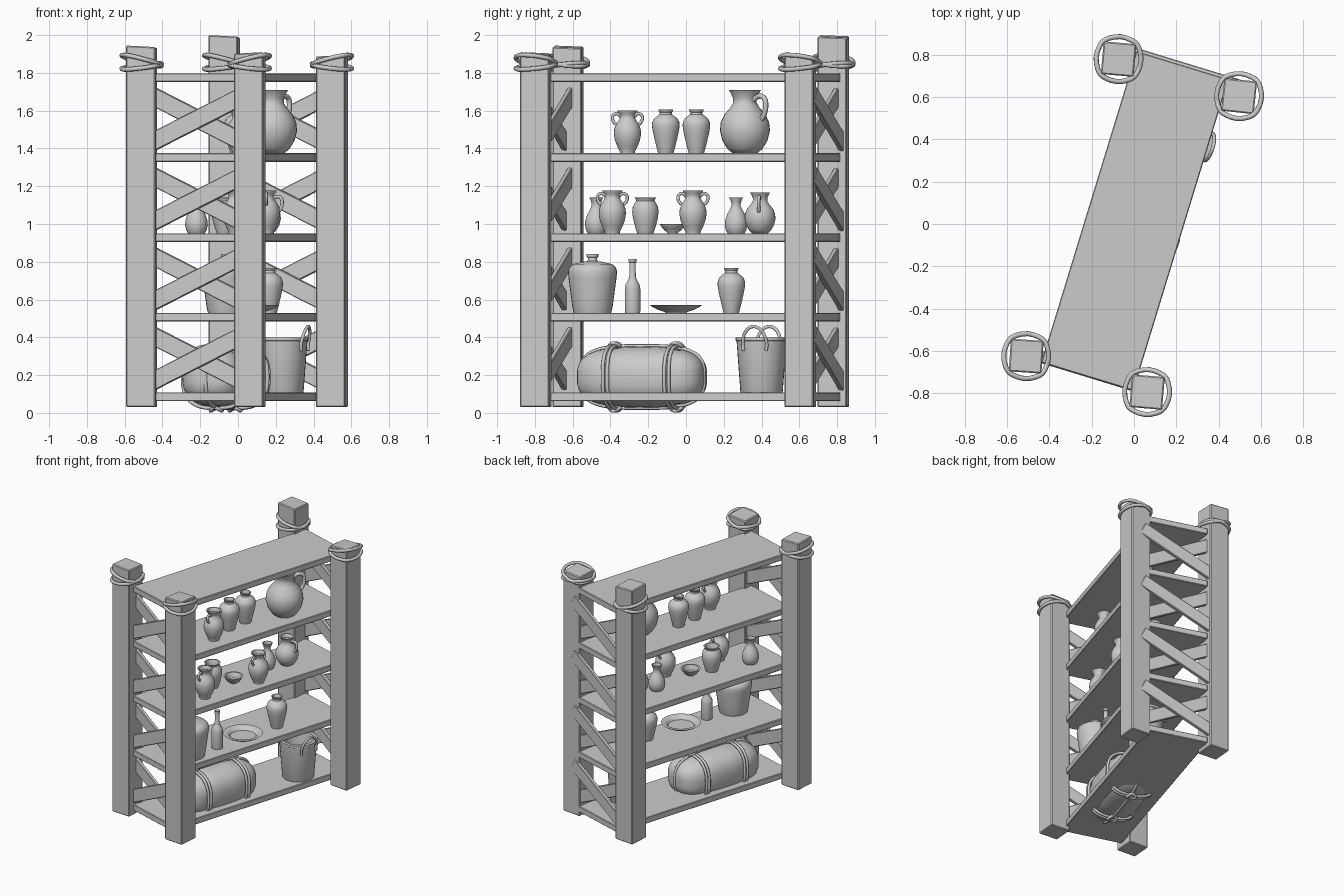
import bpy, bmesh, math
from math import sin, cos, pi, radians
from mathutils import Matrix, Vector

if "Cube" in bpy.data.objects:
    bpy.data.objects.remove(bpy.data.objects["Cube"])

TURN = Matrix.Rotation(radians(-17), 4, 'Z')   # whole rack is turned about z


def finish(name, bm, matrix=Matrix(), smooth=0):
    bmesh.ops.recalc_face_normals(bm, faces=bm.faces[:])
    me = bpy.data.meshes.new(name)
    bm.to_mesh(me)
    bm.free()
    if smooth:
        me.polygons.foreach_set("use_smooth", [True] * len(me.polygons))
        me.set_sharp_from_angle(angle=radians(smooth))
    ob = bpy.data.objects.new(name, me)
    ob.matrix_world = matrix
    bpy.context.collection.objects.link(ob)
    return ob


def box(name, size, matrix, bevel=0.004):
    bm = bmesh.new()
    bmesh.ops.create_cube(bm, size=1)
    bmesh.ops.scale(bm, vec=size, verts=bm.verts[:])
    ob = finish(name, bm, matrix)
    mod = ob.modifiers.new("bevel", 'BEVEL')
    mod.width, mod.segments = bevel, 1
    return ob


def tube(name, pts, r, matrix=Matrix(), closed=False):
    cu = bpy.data.curves.new(name, 'CURVE')
    cu.dimensions = '3D'
    cu.bevel_depth, cu.bevel_resolution, cu.resolution_u = r, 2, 4
    cu.use_fill_caps = True
    sp = cu.splines.new('BEZIER')
    sp.bezier_points.add(len(pts) - 1)
    for bp, p in zip(sp.bezier_points, pts):
        bp.co = p
        bp.handle_left_type = bp.handle_right_type = 'AUTO'
    sp.use_cyclic_u = closed
    ob = bpy.data.objects.new(name, cu)
    ob.matrix_world = matrix
    bpy.context.collection.objects.link(ob)
    return ob


def lathe(name, profile, loc, r, h, dip=0.25, segs=28):
    """Spin a normalised (radius, height) profile, with an open hollow mouth."""
    pr, pz = profile[-1]
    pts = [(0, 0)] + profile + [(pr * .82, pz), (pr * .7, pz - dip * .5), (pr * .65, pz - dip), (0, pz - dip)]
    bm = bmesh.new()
    verts = [bm.verts.new((a * r, 0, b * h)) for a, b in pts]
    edges = [bm.edges.new(p) for p in zip(verts, verts[1:])]
    bmesh.ops.spin(bm, geom=verts + edges, axis=(0, 0, 1), cent=(0, 0, 0), angle=2 * pi, steps=segs)
    bmesh.ops.remove_doubles(bm, verts=bm.verts[:], dist=1e-5)
    return finish(name, bm, Matrix.Translation(loc), 45)


# shelves
SHELF = [0.085, 0.507, 0.928, 1.352, 1.775]
for i, z in enumerate(SHELF):
    box(f"shelf_{i}", (0.456, 1.54, 0.046), TURN @ Matrix.Translation((0, 0.015, z)))

# corner posts with slightly skewed tops and tilted rope lashings
posts = {"back_left": (-.073, .78, 2.0, -5), "back_right": (.497, .605, 1.895, -6),
         "front_left": (-.51, -.625, 1.945, -4), "front_right": (.062, -.795, 1.91, -5)}
for i, (name, (x, y, top, rot)) in enumerate(posts.items()):
    h = top - .03
    place = Matrix.Translation((x, y, .03)) @ Matrix.Rotation(radians(rot), 4, 'Z')
    ob = box(name + "_post", (.155, .155, h), place @ Matrix.Translation((0, 0, h / 2)), .006)
    for v in ob.data.vertices:
        if v.co.z > 0:
            v.co.z -= .008 * (v.co.x * (-1) ** i > 0) + .006 * (v.co.y > 0)
    for k, (zc, sx, sy) in enumerate([(1.835, .12 * (-1) ** i, .1), (1.865, -.25 * (-1) ** i, -.12)]):
        s, c = .094, .055
        ring = [(s, -c), (s, c), (c, s), (-c, s), (-s, c), (-s, -c), (-c, -s), (c, -s)]
        tube(f"{name}_lashing_{k}", [(a, b, zc - .03 + sx * a + sy * b) for a, b in ring], .012, place, True)

# crossed braces at both ends
for end, (va, vb) in {"front": (-.745, -.715), "back": (.76, .787)}.items():
    for i in range(4):
        zc = (SHELF[i] + SHELF[i + 1]) / 2 - .01
        for k, (v, ang) in enumerate([(va, -26), (vb, 26)]):
            if end == "back":
                ang = -ang
            box(f"{end}_brace_{i}_{k}", (.60, .026, .095),
                TURN @ Matrix.Translation((0, v, zc)) @ Matrix.Rotation(radians(ang), 4, 'Y'))

# pottery profiles: radius and height fractions
VASE = [(.56, 0), (.66, .12), (.8, .3), (.93, .48), (1, .62), (.98, .71), (.86, .79), (.6, .86),
        (.46, .89), (.44, .94), (.52, .97), (.54, 1)]
AMPHORA = [(.55, 0), (.56, .04), (.75, .16), (.92, .3), (1, .45), (.97, .57), (.82, .69), (.62, .78),
           (.54, .84), (.55, .91), (.72, .97), (.74, 1)]
PITCHER = [(.5, 0), (.7, .07), (.9, .2), (1, .36), (.96, .49), (.82, .61), (.6, .71), (.47, .79),
           (.47, .87), (.58, .96), (.64, 1)]
FLASK = [(.75, 0), (.9, .08), (1, .22), (.97, .36), (.8, .52), (.55, .66), (.4, .76), (.42, .86), (.62, 1)]
JAR = [(.62, 0), (.75, .15), (.93, .4), (1, .6), (.95, .75), (.78, .87), (.7, .91), (.74, .96), (.82, 1)]
BOTTLE = [(.95, 0), (1, .03), (1, .45), (.92, .52), (.6, .6), (.43, .66), (.38, .93), (.5, .94), (.5, 1)]
DEMIJOHN = [(.76, 0), (.82, .1), (.9, .35), (.98, .6), (1, .7), (.96, .77), (.8, .83), (.4, .87), (.2, .88),
            (.18, .94), (.24, .95), (.24, 1)]
BOWL = [(.4, 0), (.42, .1), (.7, .4), (.9, .75), (1, 1)]
Z2, Z3, Z4 = .53, .951, 1.375

items = [("demijohn", DEMIJOHN, (-.06, -.495, Z2), .13, .31, .1),
         ("bottle", BOTTLE, (.02, -.283, Z2), .041, .285, .1),
         ("plate", BOWL, (.08, -.053, Z2), .14, .042, .6),
         ("lower_vase", VASE, (.165, .24, Z2), .073, .237, .1),
         ("flask_left", FLASK, (-.22, -.475, Z3), .06, .19, .1),
         ("amphora_left", AMPHORA, (-.01, -.39, Z3), .072, .226, .12),
         ("open_jar", JAR, (-.07, -.215, Z3), .07, .188, .2),
         ("bowl", BOWL, (.01, -.07, Z3), .07, .05, .7),
         ("amphora_right", AMPHORA, (.15, .037, Z3), .072, .226, .12),
         ("flask_right", FLASK, (.065, .265, Z3), .06, .19, .1),
         ("small_pitcher", PITCHER, (.145, .392, Z3), .082, .215, .12),
         ("upper_amphora", AMPHORA, (.01, -.31, Z4), .072, .225, .12),
         ("upper_vase_left", VASE, (0, -.107, Z4), .073, .23, .1),
         ("upper_vase_right", VASE, (.025, .055, Z4), .073, .23, .1),
         ("large_pitcher", PITCHER, (.18, .312, Z4), .133, .335, .1)]
PITCHER_ANGLE = {"small_pitcher": -5, "large_pitcher": 50}
for name, prof, loc, r, h, dip in items:
    lathe(name, prof, loc, r, h, dip)
    # two small ear handles, or one large pouring handle
    if prof is AMPHORA:
        ears, angles = [(.5, .86), (.78, .93), (1.05, .89), (1.08, .78), (.84, .67)], (90, 270)
    elif prof is PITCHER:
        ears, angles = [(.45, .84), (.72, .9), (1.0, .87), (1.08, .76), (.98, .6), (.84, .52)], (PITCHER_ANGLE[name],)
    else:
        continue
    for a in angles:
        tube(f"{name}_handle_{a}", [(p * r, 0, q * h) for p, q in ears], .09 * r + .002,
             Matrix.Translation(loc) @ Matrix.Rotation(radians(a), 4, 'Z'))

# basket with two arched handles
bx, by, bz = .235, .40, .107
lathe("basket", [(.8, 0), (.82, .02), (.965, .93), (1, .94), (1, 1)], (bx, by, bz), .137, .293, .8, 32)
for s in (-1, 1):
    arch = [(s * (.123 + .02 * max(0, sin(t))), .066 * cos(t), .255 + .095 * sin(t))
            for t in (radians(d) for d in range(-20, 201, 20))]
    tube(f"basket_handle_{s}", arch, .009, Matrix.Translation((bx, by, bz)) @ TURN)

# roped sack bundle, sunk slightly through the bottom shelf
HALF, CEN = Vector((.185, .345, .162)), Matrix.Translation((0, -.243, .19))


def spow(v, e):
    return math.copysign(abs(v) ** e, v)


bm = bmesh.new()
bmesh.ops.create_uvsphere(bm, u_segments=40, v_segments=24, radius=1)
bmesh.ops.rotate(bm, matrix=Matrix.Rotation(pi / 2, 3, 'X'), verts=bm.verts[:])
for v in bm.verts:
    n = (abs(v.co.x) ** 2.6 + abs(v.co.y) ** 3.4 + abs(v.co.z) ** 2.6) ** (-1 / 2.9)
    v.co = Vector(v.co[i] * n * HALF[i] for i in range(3))
    for seam in (-.15, .19):        # cloth pinched under the ropes
        k = 1 - .05 * math.exp(-((v.co.y - seam) / .03) ** 2)
        v.co.x *= k
        v.co.z *= k
finish("sack_bundle", bm, TURN @ CEN, 60)
ring = [2 * pi * i / 24 for i in range(24)]
for j, y in enumerate((-.15, .19)):
    for k in (-.012, .012):
        tube(f"sack_rope_{j}_{k}", [(.183 * spow(cos(t), .75), y + k, .165 * spow(sin(t), .75)) for t in ring],
             .010, TURN @ CEN, True)
    for s in (-1, 1):               # knots where the ropes cross
        tube(f"sack_knot_{j}_{s}", [(.03 * cos(t), y + .03 * sin(t), s * (.171 + .008 * cos(2 * t))) for t in ring[::3]],
             .010, TURN @ CEN, True)
tube("sack_long_rope", [(0, .343 * spow(cos(t), .62), .164 * spow(sin(t), .62)) for t in ring],
     .010, TURN @ CEN, True)
